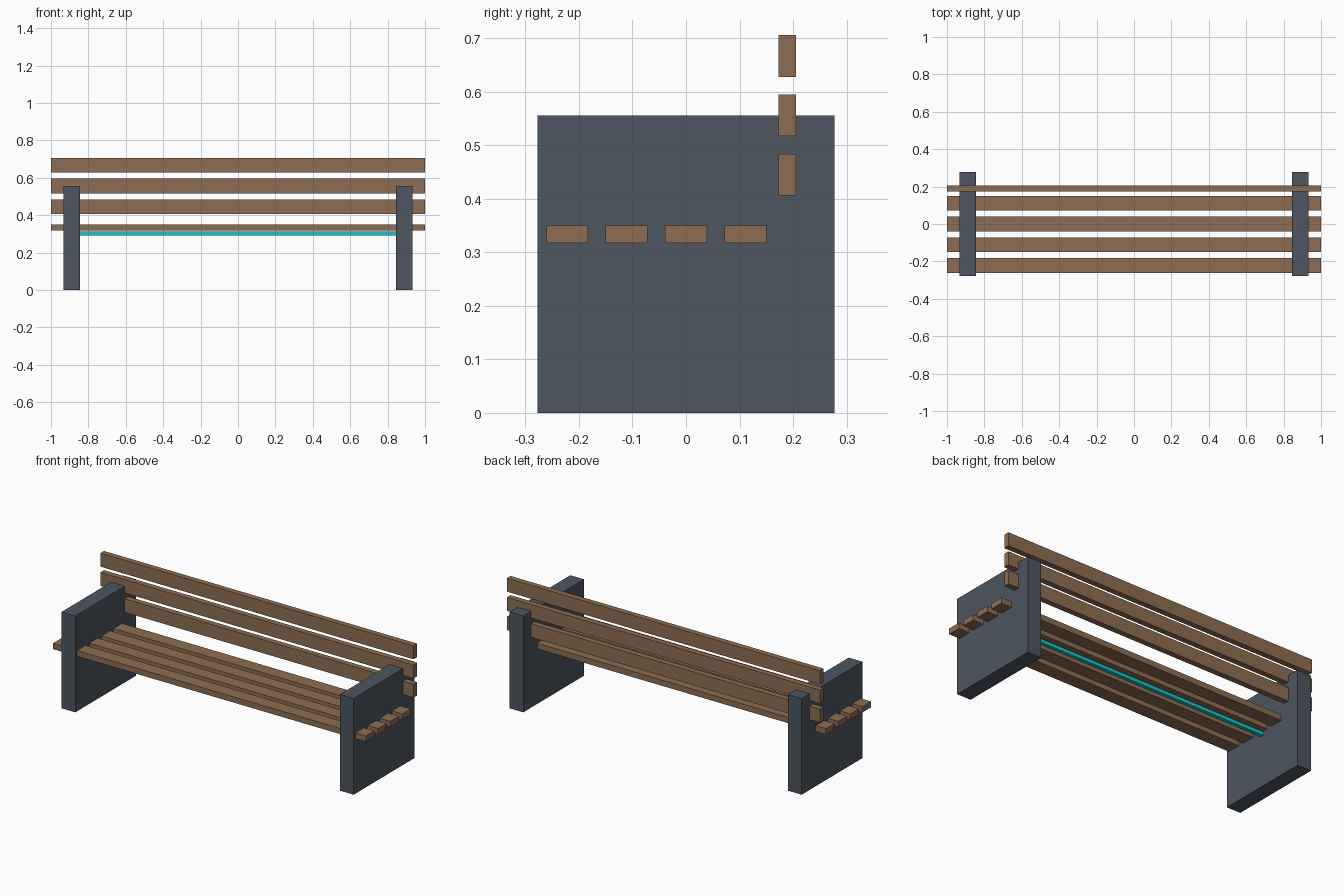
import bpy

cube = bpy.data.objects.get("Cube")
if cube:
    bpy.data.objects.remove(cube, do_unlink=True)


def material(name, rgb):
    mat = bpy.data.materials.new(name)
    mat.use_nodes = True
    mat.diffuse_color = (*rgb, 1)
    bsdf = mat.node_tree.nodes["Principled BSDF"]
    bsdf.inputs["Base Color"].default_value = (*rgb, 1)
    bsdf.inputs["Roughness"].default_value = 0.8
    return mat


def box(name, center, size, mat):
    bpy.ops.mesh.primitive_cube_add(size=1, location=center)
    obj = bpy.context.object
    obj.name = name
    obj.scale = size
    bpy.ops.object.transform_apply(location=False, rotation=False, scale=True)
    obj.data.materials.append(mat)
    return obj


wood = material("brown wood", (0.27, 0.155, 0.085))
slate = material("slate grey", (0.076, 0.093, 0.12))
cyan = material("bright cyan", (0.01, 0.54, 0.60))

PITCH = 0.111
WIDTH, THICK = 0.078, 0.033

# Solid end panels that act as legs and armrests
for side, x in (("left", 0.889), ("right", -0.889)):
    box(f"{side}_end_panel", (x, 0, 0.278), (0.088, 0.555, 0.556), slate)

# Seat slats, running through both panels
for i in range(4):
    box(f"seat_slat_{i + 1}", (0, (i - 2) * PITCH, 0.334), (2, WIDTH, THICK), wood)

# Backrest slats, standing on edge
for i in range(3):
    box(f"back_slat_{i + 1}", (0, 0.189, 0.445 + i * PITCH), (2, THICK, WIDTH), wood)

# Light strip below the seat, spanning between the panels
box("under_seat_strip", (0, 0, 0.302), (1.69, 0.022, 0.021), cyan)
